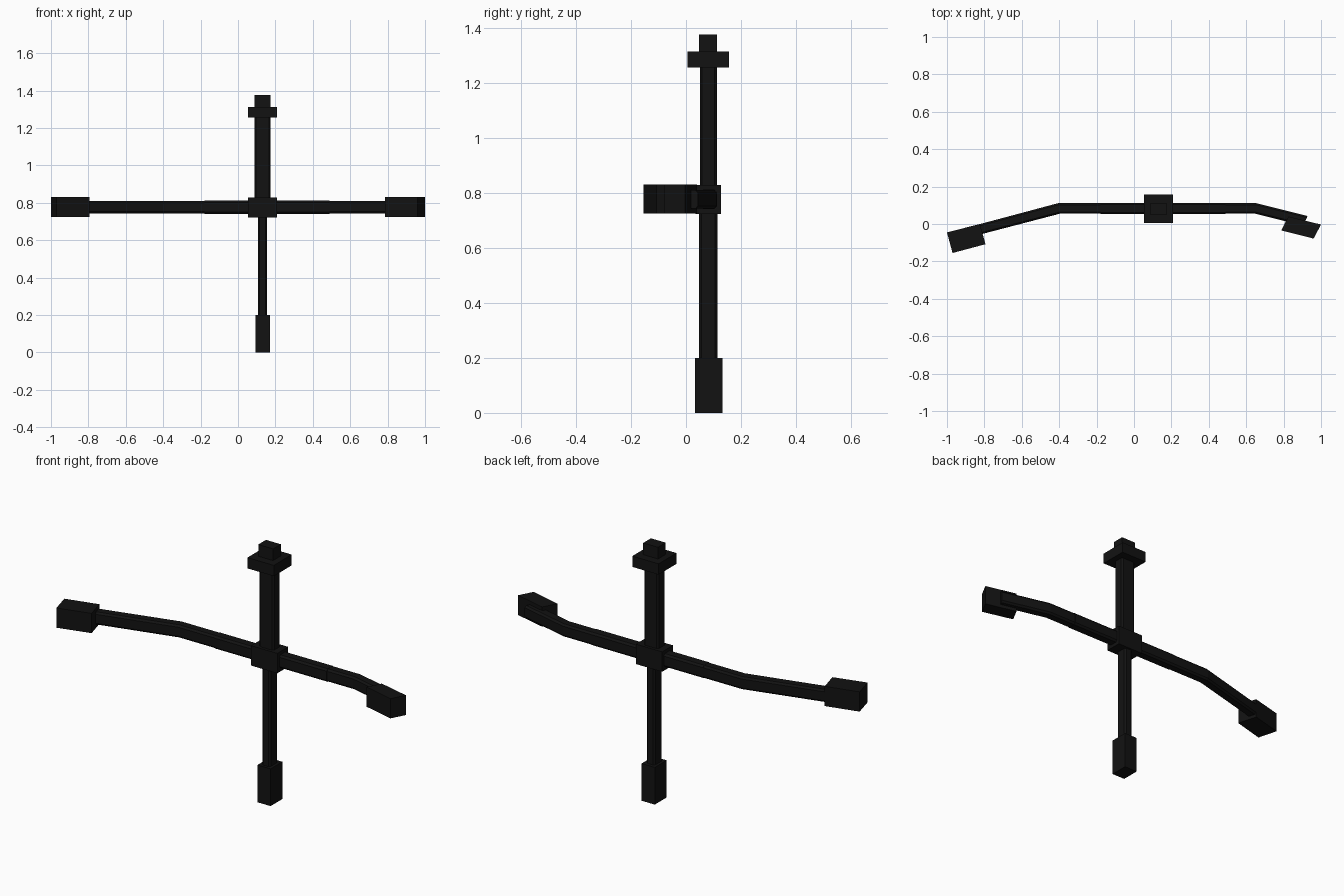
import bpy

if "Cube" in bpy.data.objects:
    bpy.data.objects.remove(bpy.data.objects["Cube"])

mat = bpy.data.materials.new("black")
mat.diffuse_color = (0.006, 0.006, 0.006, 1)
mat.use_nodes = True
mat.node_tree.nodes["Principled BSDF"].inputs["Base Color"].default_value = mat.diffuse_color


def make(name, verts, faces):
    me = bpy.data.meshes.new(name)
    me.from_pydata(verts, [], faces)
    me.materials.append(mat)
    ob = bpy.data.objects.new(name, me)
    bpy.context.collection.objects.link(ob)
    return ob


def loft(name, rings):
    """Skin a list of equal rings and cap both ends."""
    n = len(rings[0])
    faces = [(i * n + j, i * n + (j + 1) % n, (i + 1) * n + (j + 1) % n, (i + 1) * n + j)
             for i in range(len(rings) - 1) for j in range(n)]
    last = (len(rings) - 1) * n
    faces += [tuple(reversed(range(n))), tuple(range(last, last + n))]
    return make(name, [v for r in rings for v in r], faces)


def octagon(a0, a1, b0, b1, c):
    """Rectangle a0..a1 by b0..b1 with corners cut by c = (ca, cb)."""
    ca, cb = c
    return [(a0 + ca, b0), (a1 - ca, b0), (a1, b0 + cb), (a1, b1 - cb),
            (a1 - ca, b1), (a0 + ca, b1), (a0, b1 - cb), (a0, b0 + cb)]


def post(name, x0, x1, y0, y1, z0, z1, c):
    sec = octagon(x0, x1, y0, y1, (c, c))
    return loft(name, [[(x, y, z) for x, y in sec] for z in (z0, z1)])


def block(name, corners, z0, z1):
    return loft(name, [[(x, y, z) for x, y in corners] for z in (z0, z1)])


def box(name, x0, x1, y0, y1, z0, z1):
    return block(name, [(x0, y0), (x1, y0), (x1, y1), (x0, y1)], z0, z1)


def bar(name, stations, z0, z1):
    """Chamfered bar through stations of (inner xy, outer xy)."""
    sec = octagon(0, 1, z0, z1, (0.16, 0.01))
    return loft(name, [[(p[0] + (q[0] - p[0]) * t, p[1] + (q[1] - p[1]) * t, z)
                        for t, z in sec] for p, q in stations])


# upright: foot, lower and upper post, collar, tip
box("foot_grip", 0.093, 0.171, 0.032, 0.132, 0, 0.2)
post("lower_post", 0.107, 0.156, 0.047, 0.115, 0.18, 0.74, 0.009)
post("upper_post", 0.087, 0.175, 0.05, 0.112, 0.8, 1.27, 0.009)
box("collar", 0.053, 0.209, 0.005, 0.157, 1.255, 1.313)
box("tip", 0.087, 0.175, 0.048, 0.113, 1.30, 1.376)
box("centre_block", 0.053, 0.209, 0.035, 0.127, 0.722, 0.829)

# bent crossbar with a sleeve around the middle
bar("crossbar", [((-0.83, -0.058), (-0.845, -0.006)), ((-0.393, 0.056), (-0.407, 0.111)),
                 ((0.645, 0.056), (0.655, 0.111)), ((0.905, -0.009), (0.928, 0.043))],
    0.742, 0.81)
bar("crossbar_sleeve", [((-0.18, 0.053), (-0.18, 0.113)), ((0.49, 0.053), (0.49, 0.113))],
    0.741, 0.811)

# end blocks
block("left_end", [(-0.97, -0.155), (-0.794, -0.108), (-0.824, 0.0), (-1.0, -0.045)],
      0.724, 0.83)
block("right_end", [(0.96, -0.078), (1.0, -0.003), (0.826, 0.04), (0.787, -0.034)],
      0.724, 0.83)

# consistent outward normals
import bmesh
for ob in bpy.data.objects:
    bm = bmesh.new()
    bm.from_mesh(ob.data)
    bmesh.ops.recalc_face_normals(bm, faces=bm.faces)
    bm.to_mesh(ob.data)
    bm.free()
